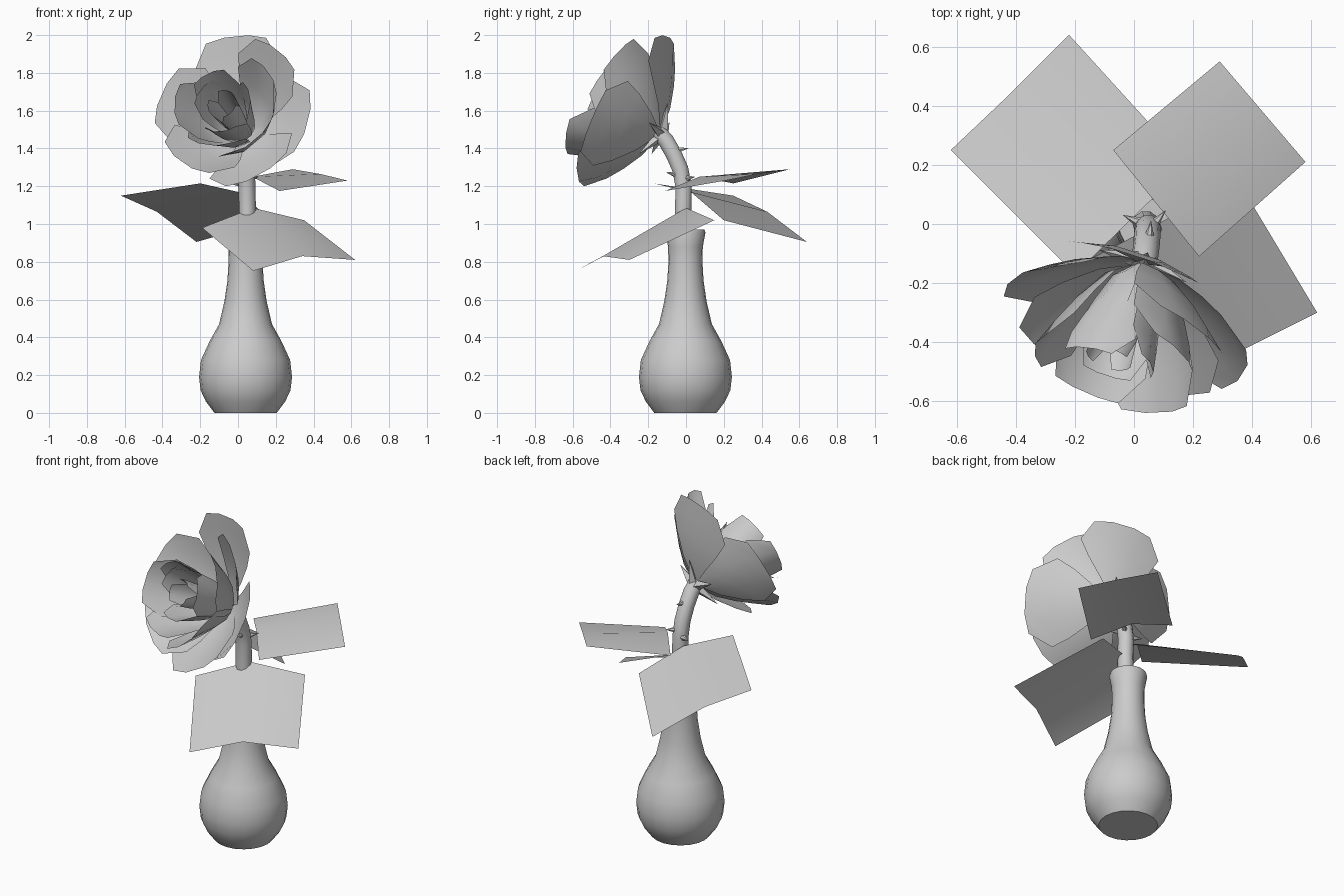
import bpy, bmesh
from math import cos, sin, pi, radians
from mathutils import Vector

if "Cube" in bpy.data.objects:
    bpy.data.objects.remove(bpy.data.objects["Cube"])


def make(name, verts, faces, smooth=True):
    me = bpy.data.meshes.new(name)
    me.from_pydata([tuple(v) for v in verts], [], faces)
    bm = bmesh.new()
    bm.from_mesh(me)
    bmesh.ops.remove_doubles(bm, verts=bm.verts, dist=1e-5)
    bmesh.ops.recalc_face_normals(bm, faces=bm.faces)
    bm.to_mesh(me)
    bm.free()
    ob = bpy.data.objects.new(name, me)
    bpy.context.collection.objects.link(ob)
    if smooth:
        bpy.context.view_layer.objects.active = ob
        ob.select_set(True)
        bpy.ops.object.shade_smooth_by_angle(angle=radians(45))
        ob.select_set(False)
    return ob


def grid_faces(rows, cols, closed=False):
    n = cols if closed else cols - 1
    return [(r * cols + c, r * cols + (c + 1) % cols,
             (r + 1) * cols + (c + 1) % cols, (r + 1) * cols + c)
            for r in range(rows - 1) for c in range(n)]


def spike(name, base, direction, length, radius, sides=6):
    d = Vector(direction).normalized()
    q = d.to_track_quat('Z', 'Y')
    base = Vector(base)
    vs = [base + q @ Vector((radius * cos(2 * pi * i / sides),
                             radius * sin(2 * pi * i / sides), 0)) for i in range(sides)]
    vs.append(base + d * length)
    make(name, vs, [(i, (i + 1) % sides, sides) for i in range(sides)])


# vase: lathed profile with closed foot and open mouth
profile = [(0.165, 0), (0.21, 0.06), (0.238, 0.12), (0.246, 0.19), (0.236, 0.28),
           (0.19, 0.38), (0.14, 0.47), (0.112, 0.59), (0.096, 0.7), (0.09, 0.8),
           (0.092, 0.88), (0.106, 0.955), (0.1, 0.972)]
N = 20
vs = [(0.04 + r * cos(2 * pi * i / N), -0.003 + r * sin(2 * pi * i / N), z)
      for r, z in profile for i in range(N)]
make("vase", vs, grid_faces(len(profile), N, True) + [tuple(range(N))])

# stem: tube along a bending path
path = [Vector(p) for p in [(0.04, 0, 0.5), (0.045, -0.01, 0.8), (0.05, -0.015, 1.08),
        (0.047, -0.013, 1.2), (0.045, -0.03, 1.29), (0.043, -0.065, 1.37),
        (0.038, -0.105, 1.44), (0.032, -0.15, 1.49)]]
S = 10
vs = []
for i, p in enumerate(path):
    t = (path[min(i + 1, len(path) - 1)] - path[max(i - 1, 0)]).normalized()
    side = Vector((1, 0, 0))
    up = t.cross(side).normalized()
    vs += [p + 0.045 * (side * cos(2 * pi * k / S) + up * sin(2 * pi * k / S)) for k in range(S)]
make("stem", vs, grid_faces(len(path), S, True))

# thorns
for i, (b, d) in enumerate([((0.03, 0.0, 1.21), (-1, 0.45, 0.05)),
                            ((0.05, -0.06, 1.39), (0.1, 1, 0.15)),
                            ((0.05, -0.04, 1.26), (0.5, -1, 0.2)),
                            ((0.06, -0.01, 1.24), (0.5, 0.6, 0.1))]):
    spike(f"thorn_{i + 1}", b, d, 0.075, 0.022)

# leaves: square cards folded once along the middle
# order: near edge (corner, fold, corner), then far edge
leaves = {
    "leaf_back_left": [(-0.2, -0.17, 1.215), (0, 0.025, 1.17), (0.18, 0.2, 1.02),
                       (-0.62, 0.25, 1.15), (-0.43, 0.43, 1.065), (-0.22, 0.64, 0.905)],
    "leaf_back_right": [(0.22, -0.11, 1.175), (0.075, 0.07, 1.25), (-0.07, 0.25, 1.215),
                        (0.58, 0.21, 1.23), (0.435, 0.38, 1.265), (0.29, 0.55, 1.29)],
    "leaf_front": [(-0.19, -0.14, 0.98), (0.08, 0.0, 1.085), (0.35, 0.15, 1.02),
                   (0.08, -0.585, 0.752), (0.34, -0.44, 0.83), (0.62, -0.3, 0.81)],
}
for name, pts in leaves.items():
    make(name, pts, grid_faces(2, 3))

# flower frame: base point, facing axis, right and up directions
B = Vector((0.03, -0.14, 1.48))
A = Vector((-0.313, -0.849, 0.425)).normalized()
U = Vector((0.938, -0.346, 0)).normalized()
V = A.cross(U)
if V.z < 0:
    V = -V


def ring(a):
    return U * cos(a) + V * sin(a)


def petal(name, deg, r, h, spread, bulge=0.75):
    """Cupped petal: tip at radius r and height h in the flower frame."""
    vs = []
    for v, w in zip([0, 0.25, 0.55, 0.8, 1], [1, 1, 1, 0.95, 0.55]):
        for u in (-1, -0.4, 0.4, 1):
            rad = 0.02 + (r - 0.02) * v ** bulge
            vs.append(B + A * (h * v ** 1.15) + ring(radians(deg) + u * w * spread) * rad)
    make(name, vs, grid_faces(5, 4))


# (angle, radius, height, half spread)
outer = [(96, 0.48, 0.2, 0.65), (165, 0.41, 0.26, 0.75), (54, 0.42, 0.31, 0.68),
         (-5, 0.45, 0.23, 0.75), (-58, 0.43, 0.25, 0.8), (237, 0.37, 0.29, 0.85)]
middle = [(-45, 0.32, 0.39, 0.85), (187, 0.25, 0.42, 0.9), (40, 0.3, 0.35, 0.85),
          (120, 0.17, 0.43, 1.0), (262, 0.26, 0.4, 0.85)]
inner = [(20, 0.16, 0.37, 1.0), (150, 0.15, 0.38, 1.0), (275, 0.16, 0.36, 1.0),
         (80, 0.08, 0.37, 1.1), (200, 0.08, 0.37, 1.1), (320, 0.08, 0.37, 1.1)]
for label, group, bulge in (("outer", outer, 0.8), ("middle", middle, 0.65), ("inner", inner, 0.5)):
    for i, p in enumerate(group):
        petal(f"{label}_petal_{i + 1}", *p, bulge)

# sepals behind the flower
for i in range(5):
    a = radians(18 + 72 * i)
    spike(f"sepal_{i + 1}", B - A * 0.01 + ring(a) * 0.02, ring(a) + A * 0.25, 0.15, 0.03, 4)
